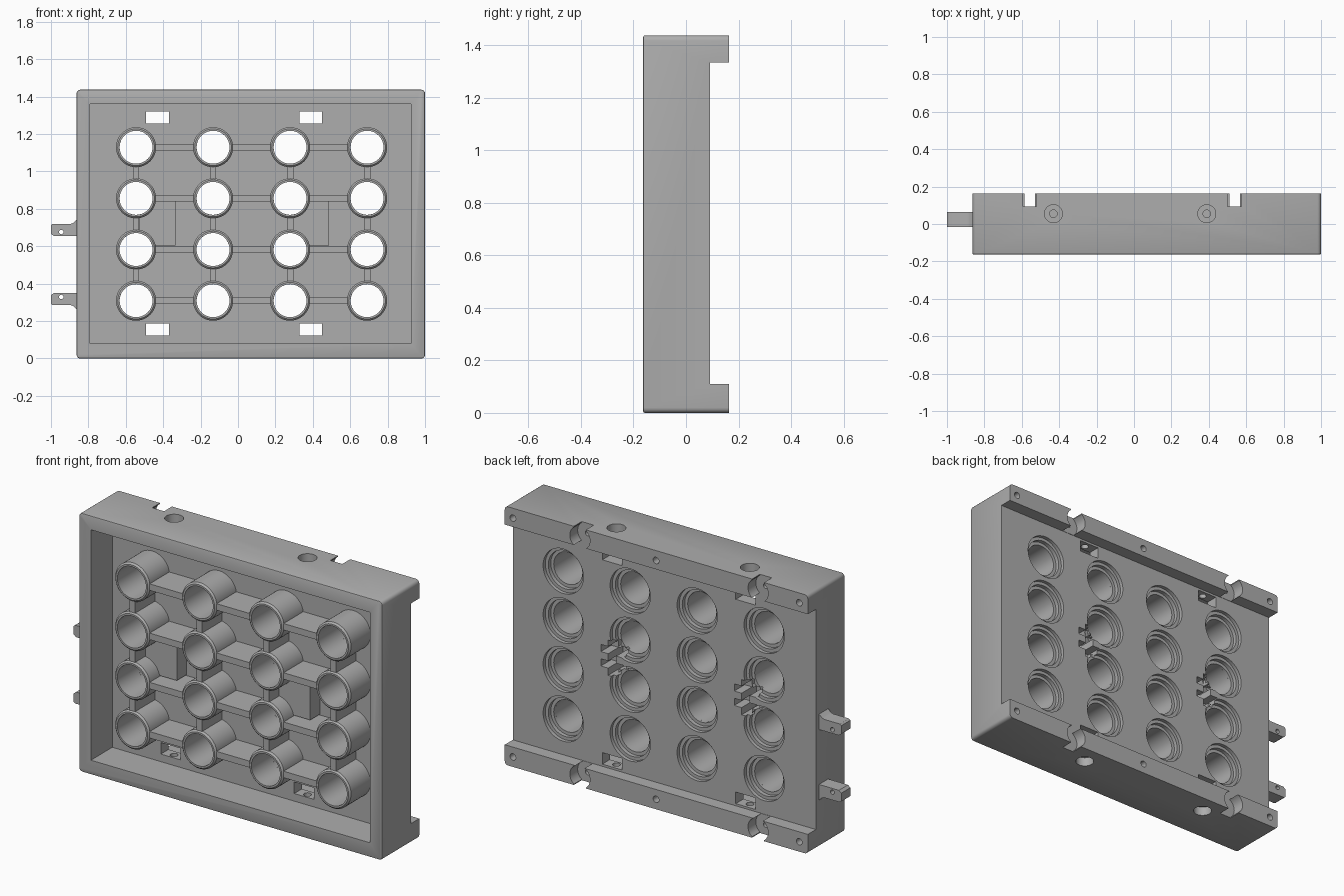
import bpy, bmesh, math
from mathutils import Matrix, Vector

if "Cube" in bpy.data.objects:
    bpy.data.objects.remove(bpy.data.objects["Cube"])

XL, XR, ZT, Y0, Y1 = -0.863, 1.0, 1.437, -0.163, 0.163   # overall frame
ZM = ZT / 2
PLATE_F, PLATE_B = 0.025, 0.092                          # back plate faces
COLS = [-0.545 + 0.4117 * i for i in range(4)]
ROWS = [0.309 + 0.2735 * i for i in range(4)]
SLOTS = (-0.431, 0.389)
NOTCHES = (-0.557, 0.538)

grey = bpy.data.materials.new("grey_plastic")
grey.diffuse_color = (0.42, 0.42, 0.42, 1)
grey.use_nodes = True
grey.node_tree.nodes["Principled BSDF"].inputs["Base Color"].default_value = grey.diffuse_color


def make(name, bm, cutter=False):
    bmesh.ops.recalc_face_normals(bm, faces=bm.faces)
    me = bpy.data.meshes.new(name)
    bm.to_mesh(me)
    bm.free()
    ob = bpy.data.objects.new(name, me)
    bpy.context.collection.objects.link(ob)
    me.materials.append(grey)
    ob.hide_render = cutter
    return ob


def box(bm, x0, x1, y0, y1, z0, z1):
    m = Matrix.Translation(((x0 + x1) / 2, (y0 + y1) / 2, (z0 + z1) / 2))
    m = m @ Matrix.Diagonal((x1 - x0, y1 - y0, z1 - z0, 1))
    return bmesh.ops.create_cube(bm, size=1, matrix=m)["verts"]


def cyl(bm, a, b, r, n=40):
    a, b = Vector(a), Vector(b)
    rot = (b - a).to_track_quat('Z', 'Y').to_matrix().to_4x4()
    bmesh.ops.create_cone(bm, cap_ends=True, segments=n, radius1=r, radius2=r,
                          depth=(b - a).length, matrix=Matrix.Translation((a + b) / 2) @ rot)


def boolean(ob, name, shapes, op='DIFFERENCE'):
    """Combine ob with one helper made of non-overlapping shapes."""
    bm = bmesh.new()
    for fn, *args in shapes:
        fn(bm, *args)
    helper = make(name, bm, True)
    mod = ob.modifiers.new(name, 'BOOLEAN')
    mod.operation, mod.solver, mod.object = op, 'EXACT', helper
    bpy.ops.object.select_all(action='DESELECT')
    bpy.context.view_layer.objects.active = ob
    ob.select_set(True)
    bpy.ops.object.modifier_apply(modifier=name)
    bpy.data.objects.remove(helper)


def smooth(ob):
    bpy.ops.object.select_all(action='DESELECT')
    bpy.context.view_layer.objects.active = ob
    ob.select_set(True)
    bpy.ops.object.shade_smooth_by_angle(angle=math.radians(30))


def drill(x, z, y0, y1, r):
    return (cyl, (x, y0, z), (x, y1, z), r)


# Frame block with rounded corners and a softened front rim
bm = bmesh.new()
box(bm, XL, XR, Y0, Y1, 0, ZT)
bmesh.ops.bevel(bm, geom=[e for e in bm.edges if abs(e.verts[0].co.y - e.verts[1].co.y) > 0.1],
                offset=0.02, segments=4, profile=0.5, affect='EDGES')
bmesh.ops.bevel(bm, geom=[e for e in bm.edges if all(v.co.y < Y0 + 0.001 for v in e.verts)],
                offset=0.006, segments=2, profile=0.5, affect='EDGES')
frame = make("frame", bm)

# Open front cavity and the space between the two rear rails
boolean(frame, "hollows", [(box, -0.79, 0.925, -0.3, PLATE_F, 0.08, 1.36),
                           (box, -1.2, 1.2, PLATE_B, 0.3, 0.11, 1.333)])
# Latch housings on the inside of the plate
boolean(frame, "housings", [(box, x - 0.095, x + 0.097, -0.06, PLATE_F + 0.02, 0.605, 0.84)
                            for x in SLOTS], 'UNION')

# Tube bores with stepped recesses at the back
grid = [(x, z) for x in COLS for z in ROWS]
boolean(frame, "bores", [drill(x, z, -0.3, 0.3, 0.088) for x, z in grid])
boolean(frame, "recess_outer", [drill(x, z, PLATE_B - 0.02, 0.3, 0.124) for x, z in grid if 0.4 < z < 1]
        + [drill(x, z, PLATE_B - 0.02, 0.11, 0.124) for x, z in grid if not 0.4 < z < 1])
boolean(frame, "recess_inner", [drill(x, z, PLATE_B - 0.042, 0.11, 0.106) for x, z in grid])

# Plate slots and small rail holes
boolean(frame, "slots", [(box, x - 0.061, x + 0.061, -0.1, PLATE_B + 0.02, z - 0.032, z + 0.032)
                         for x in SLOTS for z in (0.154, 1.289)]
        + [drill(x, z, 0.05, 0.3, 0.018) for x in (-0.81, 0.07, 0.95) for z in (0.055, ZT - 0.055)])

# Hanging notches: round pocket, outward slit, centre hole
for z, z0, z1 in ((0.055, -0.1, 0.055), (ZT - 0.055, ZT - 0.055, ZT + 0.1)):
    boolean(frame, "notch_slit", [(box, x - 0.037, x + 0.037, 0.094, 0.3, z0, z1) for x in NOTCHES])
    boolean(frame, "notch_round", [drill(x, z, 0.094, 0.3, 0.062) for x in NOTCHES])
    boolean(frame, "notch_hole", [drill(x, z, 0.05, 0.3, 0.015) for x in NOTCHES])

# Counterbored screw holes through top and bottom walls into the slots
for r, d in ((0.048, 0.05), (0.02, 0.14)):
    boolean(frame, "screws", [(cyl, (x, 0.055, a), (x, 0.055, b), r)
                              for x in SLOTS for a, b in ((-0.1, d), (ZT - d, ZT + 0.1))])

# Latch pockets seen from behind: a stem crossed by two bars
boolean(frame, "latch_stem", [(box, x - 0.025, x + 0.025, -0.04, 0.2, 0.625, 0.82) for x in SLOTS])
boolean(frame, "latch_bars", [(box, x - 0.07, x + 0.07, 0.0, 0.2, z - 0.02, z + 0.02)
                              for x in SLOTS for z in (0.685, 0.765)])
smooth(frame)

# Tubes: one chamfered ring profile spun around y
PROFILE = [(0.088, PLATE_F + 0.01), (0.088, -0.155), (0.098, -0.155), (0.107, -0.146), (0.107, PLATE_F + 0.01)]
N = 48
bm = bmesh.new()
for cx, cz in grid:
    rings = [[bm.verts.new((cx + r * math.cos(t), y, cz + r * math.sin(t))) for r, y in PROFILE]
             for t in (2 * math.pi * i / N for i in range(N))]
    for i in range(N):
        a, b = rings[i], rings[(i + 1) % N]
        for j in range(len(PROFILE)):
            k = (j + 1) % len(PROFILE)
            bm.faces.new((a[j], a[k], b[k], b[j]))
smooth(make("tubes", bm))

# Ribs joining neighbouring tubes
bm = bmesh.new()
for i in range(4):
    for j in range(3):
        box(bm, COLS[j] + 0.098, COLS[j + 1] - 0.098, -0.148, PLATE_F + 0.01, ROWS[i] - 0.018, ROWS[i] + 0.018)
        box(bm, COLS[i] - 0.017, COLS[i] + 0.017, -0.148, PLATE_F + 0.01, ROWS[j] + 0.098, ROWS[j + 1] - 0.098)
make("ribs", bm)

# Side lugs with a flared root and a pin hole
for name, z, s in (("upper_lug", 0.655, 1), ("lower_lug", 0.35, -1)):
    pts = [(XL + 0.01, 0), (-0.985, 0), (-1.0, 0.012), (-1.0, 0.058), (-0.99, 0.065),
           (-0.895, 0.065), (-0.88, 0.07), (-0.868, 0.083), (XL + 0.01, 0.09)]
    bm = bmesh.new()
    face = bm.faces.new([bm.verts.new((x, -0.015, z + s * h)) for x, h in pts])
    ext = bmesh.ops.extrude_face_region(bm, geom=[face])["geom"]
    bmesh.ops.translate(bm, vec=(0, 0.08, 0), verts=[v for v in ext if isinstance(v, bmesh.types.BMVert)])
    lug = make(name, bm)
    boolean(lug, "pin_hole", [drill(-0.945, z + s * 0.021, -0.1, 0.2, 0.012)])
    smooth(lug)
